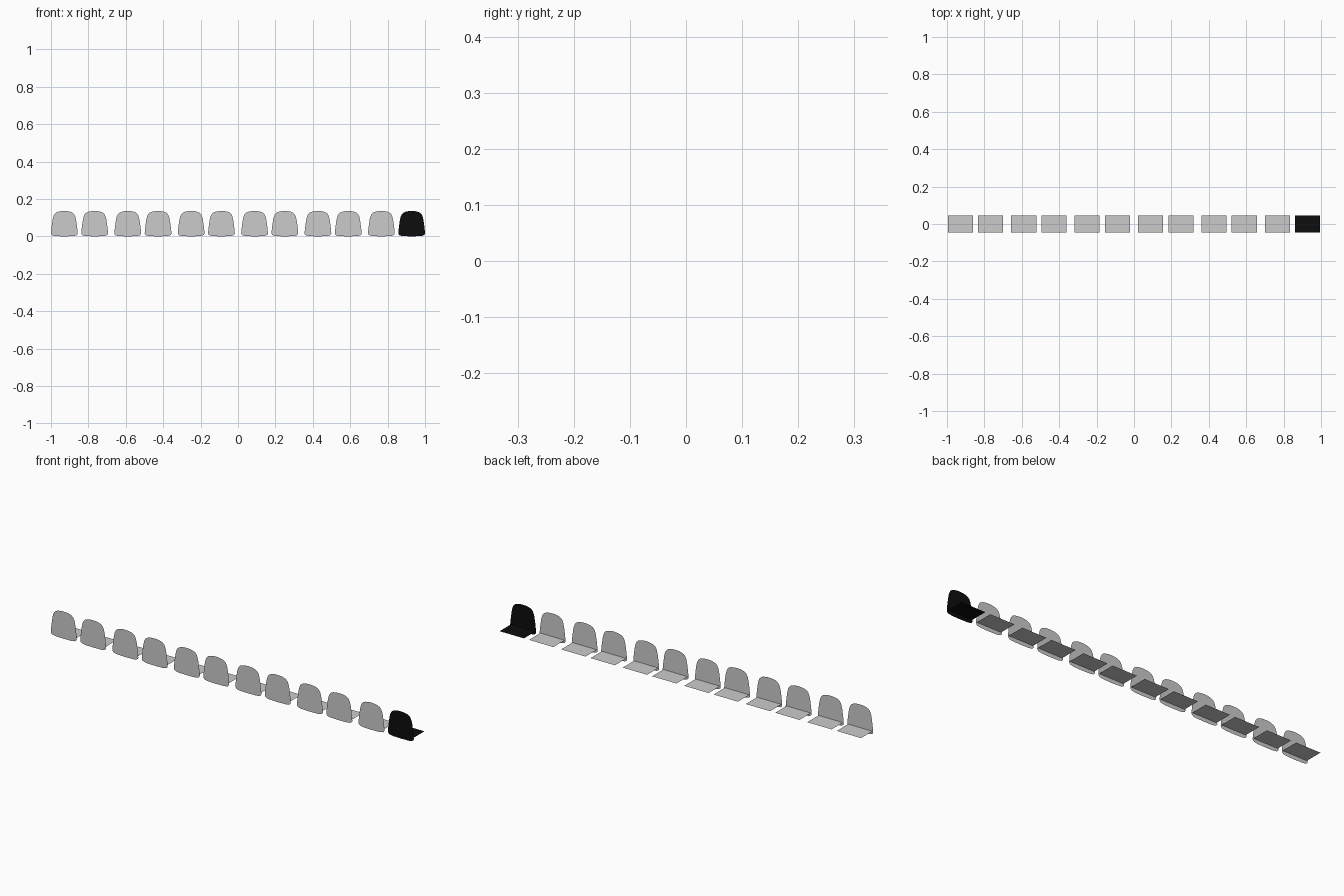
import bpy

if "Cube" in bpy.data.objects:
    bpy.data.objects.remove(bpy.data.objects["Cube"])

# Half outline of the backrest (x, z), bottom centre to top centre
HALF = [(0, 0), (0.045, 0.001), (0.061, 0.004), (0.068, 0.008), (0.0715, 0.015),
        (0.0705, 0.03), (0.067, 0.06), (0.0625, 0.09), (0.0585, 0.106),
        (0.053, 0.118), (0.045, 0.126), (0.034, 0.131), (0.018, 0.1345), (0, 0.1355)]
DEPTH = 0.0446      # half depth of the seat
SEAT_HALF = 0.067   # half width of the seat
SEAT_Z = 0.02

black = bpy.data.materials.new("black")
black.diffuse_color = (0.004, 0.004, 0.004, 1)
black.use_nodes = True
black.node_tree.nodes["Principled BSDF"].inputs["Base Color"].default_value = black.diffuse_color


def sheet(name, points, material):
    """A single flat face as a mesh."""
    mesh = bpy.data.meshes.new(name)
    mesh.from_pydata(points, [], [list(range(len(points)))])
    if material:
        mesh.materials.append(material)
    return mesh


def seat_meshes(material):
    outline = HALF + [(-x, z) for x, z in HALF[-2:0:-1]]
    back = sheet("backrest", [(x, -DEPTH, z) for x, z in outline], material)
    w, d = SEAT_HALF, DEPTH
    seat = sheet("seat", [(-w, -d, SEAT_Z), (w, -d, SEAT_Z),
                          (w, d, SEAT_Z), (-w, d, SEAT_Z)], material)
    return {"seat": seat, "backrest": back}


grey_parts = seat_meshes(None)
black_parts = seat_meshes(black)

# Six pairs of seats in a row, the last seat black
PAIR, GAP, START = 0.339, 0.162, -0.9285
for i in range(12):
    x = START + (i // 2) * PAIR + (i % 2) * GAP
    parts = black_parts if i == 11 else grey_parts
    for name, mesh in parts.items():
        ob = bpy.data.objects.new(f"{name}_{i + 1}", mesh)
        ob.location.x = x
        bpy.context.collection.objects.link(ob)
